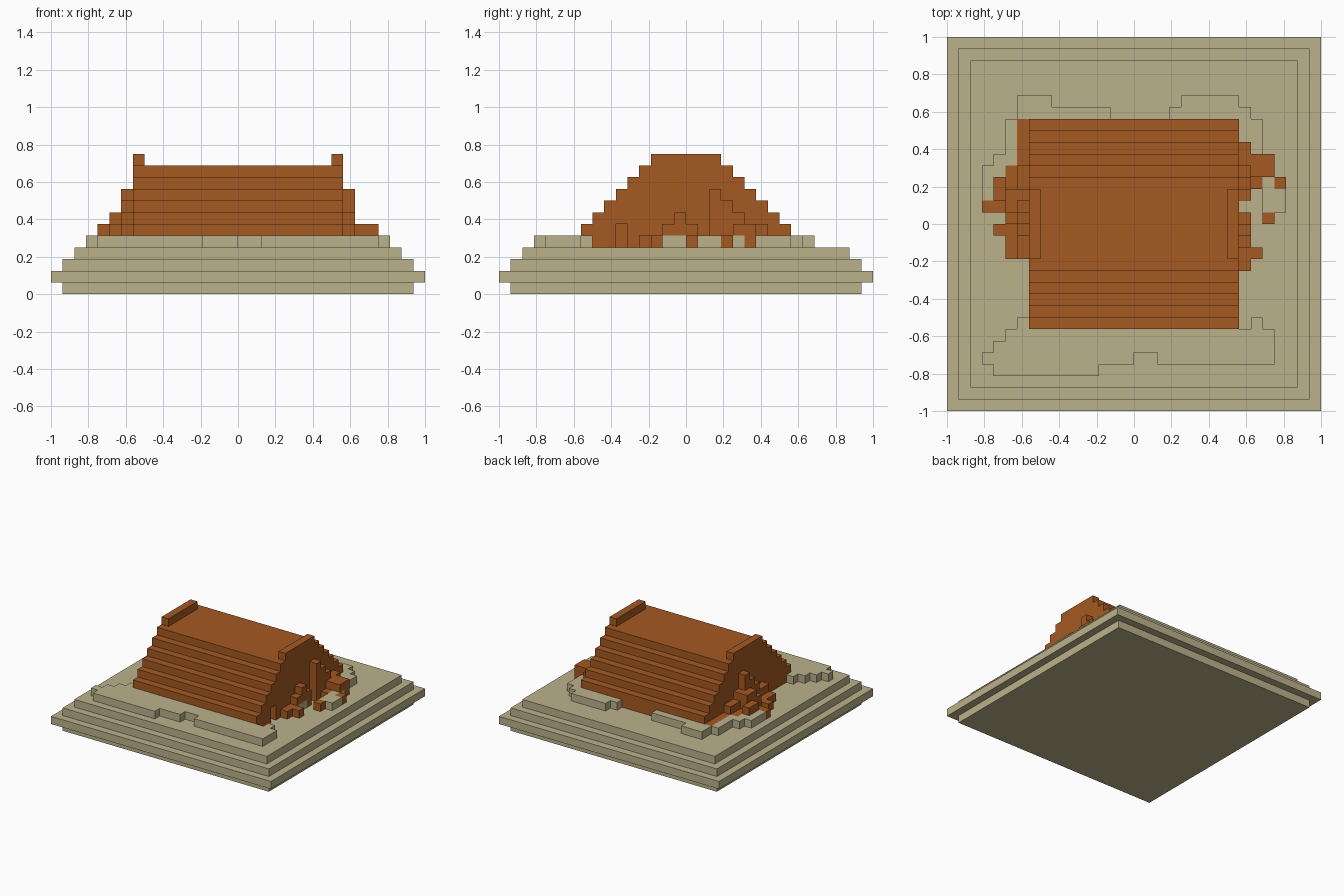
import bpy
import bmesh
from mathutils import Matrix, Vector

UNIT = 0.0625  # edge length of one block

default_cube = bpy.data.objects.get("Cube")
if default_cube:
    bpy.data.objects.remove(default_cube, do_unlink=True)


def make_material(name, colour):
    material = bpy.data.materials.new(name)
    material.use_nodes = True
    material.diffuse_color = colour
    shader = material.node_tree.nodes["Principled BSDF"]
    shader.inputs["Base Color"].default_value = colour
    shader.inputs["Roughness"].default_value = 1
    return material


sand = make_material("sand", (0.50, 0.445, 0.26, 1))
clay = make_material("orange clay", (0.376, 0.10, 0.015, 1))


def finish(bm, name, material):
    """Scale block units to scene units and link the object."""
    bmesh.ops.recalc_face_normals(bm, faces=bm.faces)
    bmesh.ops.scale(bm, vec=Vector.Fill(3, UNIT), verts=bm.verts)
    mesh = bpy.data.meshes.new(name)
    bm.to_mesh(mesh)
    bm.free()
    mesh.materials.append(material)
    obj = bpy.data.objects.new(name, mesh)
    bpy.context.scene.collection.objects.link(obj)
    return obj


def add_box(bm, low, high):
    low, high = Vector(low), Vector(high)
    size = Matrix.Diagonal(high - low).to_4x4()
    place = Matrix.Translation((low + high) / 2)
    bmesh.ops.create_cube(bm, size=1, matrix=place @ size)


def extrude_outline(name, material, points, direction):
    """Extrude a closed outline of 3D points along a direction."""
    bm = bmesh.new()
    face = bm.faces.new([bm.verts.new(point) for point in points])
    result = bmesh.ops.extrude_face_region(bm, geom=[face], use_keep_orig=True)
    moved = [item for item in result["geom"] if isinstance(item, bmesh.types.BMVert)]
    bmesh.ops.translate(bm, verts=moved, vec=direction)
    return finish(bm, name, material)


def ground_patch(name, outline):
    """A one-block-high raised patch on top of the base."""
    points = [(x, y, 4) for x, y in outline]
    return extrude_outline(name, sand, points, (0, 0, 1))


def block_row(name, x, cells, width=1):
    """A row of clay blocks along y: each cell is start, end, bottom, top."""
    bm = bmesh.new()
    for start, end, bottom, top in cells:
        add_box(bm, (x, start, bottom), (x + width, end, top))
    return finish(bm, name, clay)


# Stepped square base
for level, half in enumerate((15, 16, 15, 14)):
    bm = bmesh.new()
    add_box(bm, (-half, -half, level), (half, half, level + 1))
    finish(bm, f"base_layer_{level}", sand)

# Stepped house body, mirrored about the ridge
side = [(9, 4)]
for half in range(9, 3, -1):
    top = 15 - half
    side += [(half, top), (half - 1, top)] if half > 4 else [(half, top)]
outline = side + [(-y, z) for y, z in reversed(side)]
house = extrude_outline("house_body", clay, [(-9, y, z) for y, z in outline], (18, 0, 0))

# Small recess in the left gable wall
bm = bmesh.new()
add_box(bm, (8, -6, 4), (10, -5, 6))
cutter = finish(bm, "recess_cutter", clay)
cutter.hide_render = True
cutter.hide_viewport = True
cutter.display_type = "WIRE"
recess = house.modifiers.new("recess", "BOOLEAN")
recess.operation = "DIFFERENCE"
recess.solver = "EXACT"
recess.object = cutter

# Raised ridge ends
for name, x in (("ridge_end_right", -9), ("ridge_end_left", 8)):
    block_row(name, x, [(-3, 3, 11, 12)])

# Raised ground around the house
ground_patch("front_ground", [
    (-9, -8), (-10, -8), (-10, -9), (-11, -9), (-11, -10), (-12, -10),
    (-12, -11), (-13, -11), (-13, -12), (-12, -12), (-12, -13), (-3, -13),
    (-3, -12), (0, -12), (0, -11), (2, -11), (2, -12), (12, -12),
    (12, -9), (11, -9), (11, -8), (10, -8), (10, -9), (9, -9), (-9, -9),
])
ground_patch("back_right_ground", [
    (-2, 9), (-2, 10), (-7, 10), (-7, 11), (-10, 11), (-10, 9),
])
ground_patch("right_ground", [
    (-10, 9), (-11, 9), (-11, 6), (-12, 6), (-12, 5), (-13, 5),
    (-13, 2), (-12, 2), (-12, 4), (-11, 4), (-11, 5), (-10, 5),
])
ground_patch("back_left_ground", [
    (3, 9), (3, 10), (4, 10), (4, 11), (9, 11), (9, 10),
    (10, 10), (10, 9), (11, 9), (11, 6), (9, 6), (9, 9),
])
ground_patch("left_ground", [
    (11, 1), (13, 1), (13, 3), (12, 3), (12, 4), (11, 4),
])
ground_patch("left_ground_step", [(9, -2), (10, -2), (10, 0), (9, 0)])
ground_patch("left_ground_corner", [(10, 4), (12, 4), (12, 5), (10, 5)])

# Rubble steps against the left gable
block_row("left_rubble_inner", 9, [
    (-4, -2, 4, 5), (-2, -1, 5, 6), (-1, 0, 5, 7), (0, 1, 4, 6),
    (2, 3, 4, 9), (3, 4, 4, 8), (4, 5, 4, 7), (5, 6, 4, 6), (6, 7, 5, 6),
])
block_row("left_rubble_middle", 10, [
    (-3, -2, 4, 5), (3, 4, 4, 5), (4, 5, 5, 6), (5, 6, 4, 6),
])
block_row("left_rubble_outer", 11, [(0, 1, 4, 5), (4, 5, 5, 6), (5, 6, 4, 6)])
block_row("left_rubble_tip", 12, [(3, 4, 4, 5)])

# Rubble steps against the right gable
block_row("right_rubble_inner", -10, [
    (-3, -1, 4, 6), (-1, 0, 4, 7), (0, 1, 4, 8), (1, 2, 4, 9),
    (2, 3, 4, 7), (3, 5, 4, 6), (5, 9, 4, 5),
])
block_row("right_rubble_middle", -11, [
    (-3, 0, 4, 5), (0, 1, 4, 6), (1, 3, 4, 7), (3, 5, 4, 5),
])
block_row("right_rubble_outer", -12, [(-1, 0, 4, 5), (1, 2, 4, 5), (2, 4, 4, 6)])
block_row("right_rubble_tip", -13, [(1, 2, 4, 5)])
